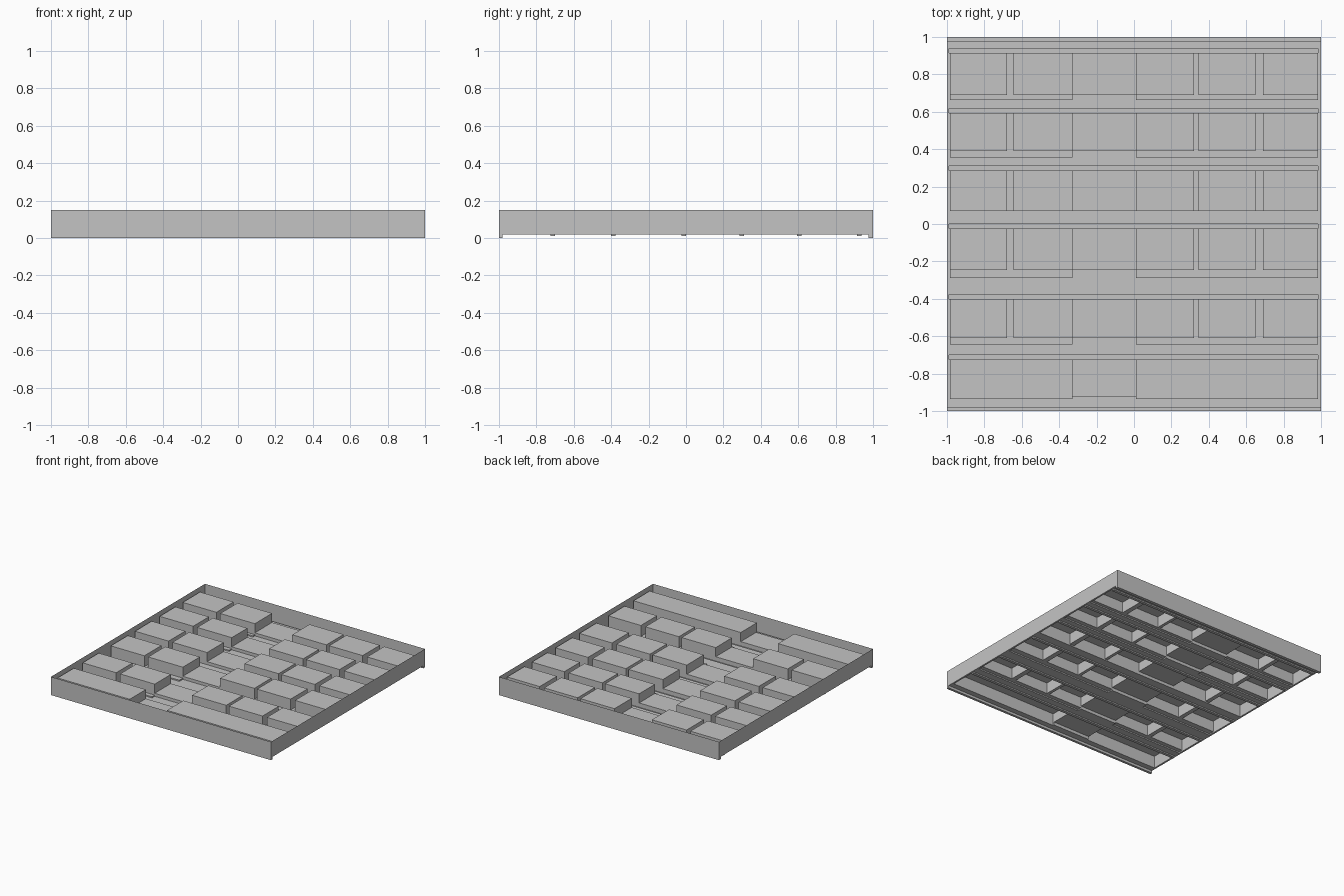
import bpy, bmesh

if "Cube" in bpy.data.objects:
    bpy.data.objects.remove(bpy.data.objects["Cube"])

FLOOR, CHANNEL, PAD, AISLE, BLOCK, RIM = 0.02, 0.01, 0.03, 0.045, 0.12, 0.15

grey = bpy.data.materials.new("plain grey")
grey.diffuse_color = (0.55, 0.55, 0.55, 1)
grey.use_nodes = True
grey.node_tree.nodes["Principled BSDF"].inputs["Base Color"].default_value = grey.diffuse_color


def add_object(name, bm):
    mesh = bpy.data.meshes.new(name)
    bm.to_mesh(mesh)
    bm.free()
    mesh.materials.append(grey)
    obj = bpy.data.objects.new(name, mesh)
    bpy.context.collection.objects.link(obj)


def quad(bm, pts):
    bm.faces.new([bm.verts.new(p) for p in pts])


# Plan of the sheet: rectangles (x0, x1, y0, y1, height), later ones win
plan = [(-1, 1, -1, 1, FLOOR),
        (-1, 1, -1, -0.98, 0.0), (-1, 1, 0.975, 1, 0.0)]
columns = [(-0.985, -0.68), (-0.645, -0.33), (0.01, 0.32),
           (0.345, 0.65), (0.69, 0.985)]
halves = [(-0.985, -0.33), (0.01, 0.985)]
# Each row: pad front, block front, back edge
rows = [(0.664, 0.69, 0.914), (0.355, 0.39, 0.594), (0.07, 0.07, 0.287),
        (-0.29, -0.245, -0.024), (-0.645, -0.61, -0.40)]

for pad_y, block_y, back in rows:
    plan += [(x0, x1, pad_y, back, PAD) for x0, x1 in halves]
    plan.append((-0.33, 0.01, block_y, back, AISLE))
    plan += [(x0, x1, block_y, back, BLOCK) for x0, x1 in columns]
    plan.append((-0.99, 0.985, back, back + 0.024, CHANNEL))

# Front row has two long blocks
plan += [(x0, x1, -0.935, -0.725, BLOCK) for x0, x1 in halves]
plan.append((-0.33, 0.01, -0.925, -0.725, AISLE))
plan.append((-0.99, 0.985, -0.725, -0.70, CHANNEL))

xs = sorted({v for r in plan for v in r[:2]})
ys = sorted({v for r in plan for v in r[2:4]})


def height(i, j):
    cx, cy = (xs[i] + xs[i + 1]) / 2, (ys[j] + ys[j + 1]) / 2
    for x0, x1, y0, y1, h in reversed(plan):
        if x0 < cx < x1 and y0 < cy < y1:
            return h


nx, ny = len(xs) - 1, len(ys) - 1
H = [[height(i, j) for j in range(ny)] for i in range(nx)]

# Moulded sheet: level faces joined by upright steps
bm = bmesh.new()
for i in range(nx):
    for j in range(ny):
        x0, x1, y0, y1, h = xs[i], xs[i + 1], ys[j], ys[j + 1], H[i][j]
        quad(bm, [(x0, y0, h), (x1, y0, h), (x1, y1, h), (x0, y1, h)])
        if i + 1 < nx and H[i + 1][j] != h:
            g = H[i + 1][j]
            quad(bm, [(x1, y0, g), (x1, y1, g), (x1, y1, h), (x1, y0, h)])
        if j + 1 < ny and H[i][j + 1] != h:
            g = H[i][j + 1]
            quad(bm, [(x1, y1, g), (x0, y1, g), (x0, y1, h), (x1, y1, h)])
bmesh.ops.remove_doubles(bm, verts=bm.verts, dist=1e-5)
bmesh.ops.dissolve_limit(bm, angle_limit=0.01, verts=bm.verts, edges=bm.edges)
add_object("moulded_tray", bm)

# Thin outer walls; the side walls stop at floor level between the end channels
bm = bmesh.new()
for s in (-1, 1):
    quad(bm, [(-s * 1, s, RIM), (s * 1, s, RIM), (s * 1, s, 0), (-s * 1, s, 0)])
    for y0, y1, z in ((-1, -0.98, 0), (-0.98, 0.975, FLOOR), (0.975, 1, 0)):
        pts = [(s, y0, z), (s, y1, z), (s, y1, RIM), (s, y0, RIM)]
        quad(bm, pts if s > 0 else pts[::-1])
bmesh.ops.remove_doubles(bm, verts=bm.verts, dist=1e-5)
bmesh.ops.dissolve_limit(bm, angle_limit=0.01, verts=bm.verts, edges=bm.edges)
add_object("outer_walls", bm)
